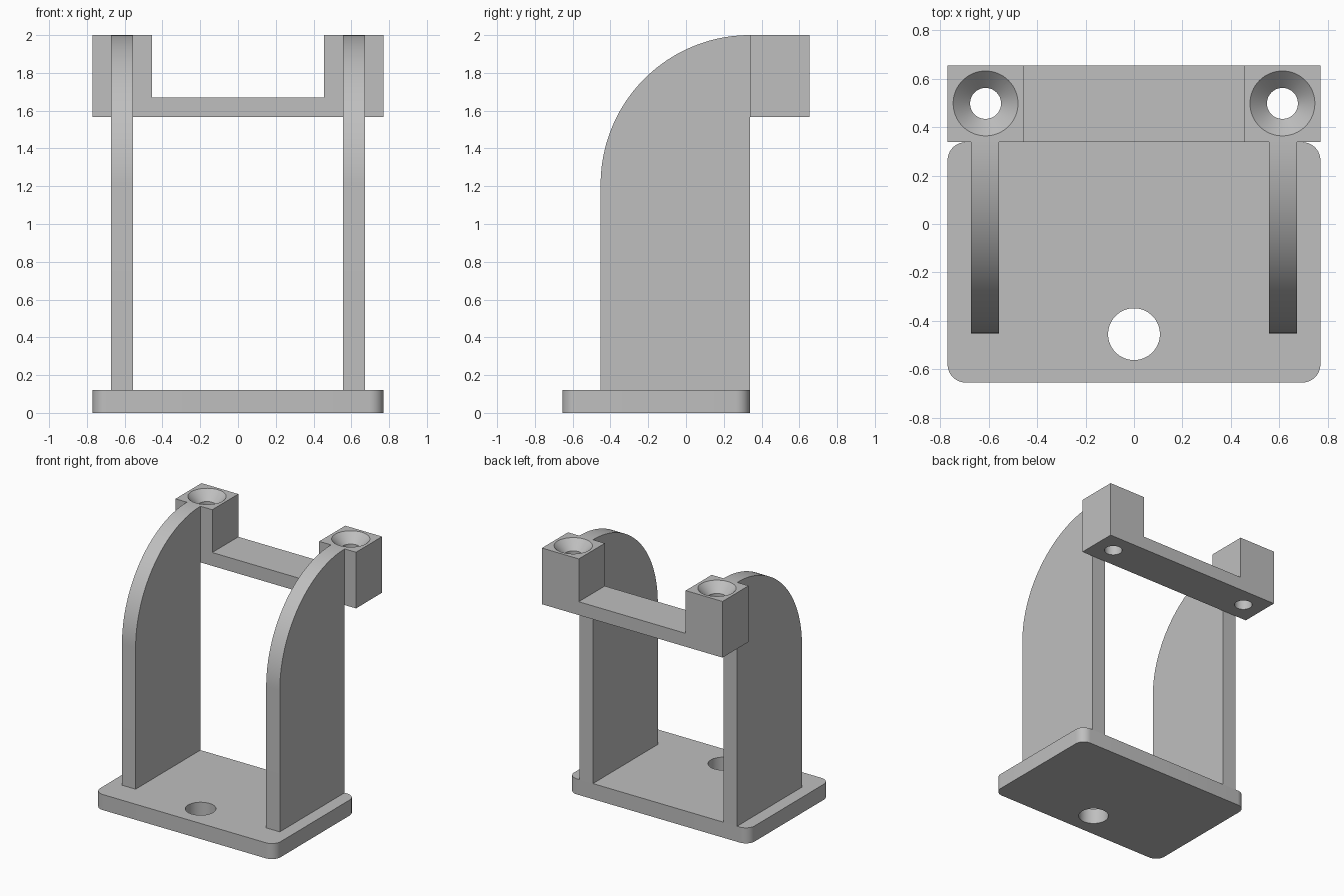
import bpy, bmesh, math
from mathutils import Vector

if "Cube" in bpy.data.objects:
    bpy.data.objects.remove(bpy.data.objects["Cube"])

gray = bpy.data.materials.new("light gray")
gray.diffuse_color = (0.52, 0.52, 0.52, 1)
gray.use_nodes = True
gray.node_tree.nodes["Principled BSDF"].inputs["Base Color"].default_value = gray.diffuse_color


def prism(name, points, depth):
    """Solid from a closed 3D outline swept along the depth vector."""
    bm = bmesh.new()
    face = bm.faces.new([bm.verts.new(p) for p in points])
    swept = bmesh.ops.extrude_face_region(bm, geom=[face])["geom"]
    bmesh.ops.translate(bm, vec=Vector(depth),
                        verts=[v for v in swept if isinstance(v, bmesh.types.BMVert)])
    bmesh.ops.recalc_face_normals(bm, faces=bm.faces)
    mesh = bpy.data.meshes.new(name)
    bm.to_mesh(mesh)
    bm.free()
    mesh.materials.append(gray)
    obj = bpy.data.objects.new(name, mesh)
    bpy.context.collection.objects.link(obj)
    return obj


def arc(cx, cy, r, start, end, steps):
    return [(cx + r * math.cos(a), cy + r * math.sin(a))
            for a in (math.radians(start + (end - start) * i / steps)
                      for i in range(steps + 1))]


def cut_cone(target, x, y, z0, z1, r0, r1):
    """Cut a round hole with radius r0 at z0 and r1 at z1."""
    bpy.ops.mesh.primitive_cone_add(vertices=64, radius1=r0, radius2=r1,
                                    depth=z1 - z0, location=(x, y, (z0 + z1) / 2))
    cutter = bpy.context.object
    cutter.hide_render = True
    cutter.data.materials.append(gray)
    mod = target.modifiers.new("hole", "BOOLEAN")
    mod.operation, mod.solver, mod.object = "DIFFERENCE", "EXACT", cutter
    bpy.context.view_layer.objects.active = target
    bpy.ops.object.modifier_apply(modifier=mod.name)
    bpy.data.objects.remove(cutter)


def shade(obj):
    bpy.ops.object.select_all(action="DESELECT")
    obj.select_set(True)
    bpy.context.view_layer.objects.active = obj
    bpy.ops.object.shade_smooth_by_angle(angle=math.radians(30))


# Base plate with rounded corners and one through hole
W, FRONT, BACK, BASE_H, R = 0.77, -0.655, 0.338, 0.12, 0.075
corners = [(W - R, BACK - R, 0), (-W + R, BACK - R, 90),
           (-W + R, FRONT + R, 180), (W - R, FRONT + R, 270)]
outline = [p for x, y, a in corners for p in arc(x, y, R, a, a + 90, 10)]
base = prism("base_plate", [(x, y, 0) for x, y in outline], (0, 0, BASE_H))
cut_cone(base, 0, -0.455, -0.1, 0.3, 0.107, 0.107)
shade(base)

# Upright side walls with a quarter-round front top
WALL_R = 0.79
profile = [(BACK, BASE_H), (BACK, 2.0)]
profile += arc(BACK, 2.0 - WALL_R, WALL_R, 90, 180, 40)[1:]
profile += [(BACK - WALL_R, BASE_H)]
for side, x in (("left", -0.673), ("right", 0.557)):
    shade(prism(side + "_wall", [(x, y, z) for y, z in profile], (0.116, 0, 0)))

# Rear cross bar with raised end blocks
B, LOW, STEP = 0.456, 1.567, 1.67
u_shape = [(-W, LOW), (W, LOW), (W, 2), (B, 2), (B, STEP),
           (-B, STEP), (-B, 2), (-W, 2)]
bar = prism("cross_bar", [(x, BACK, z) for x, z in u_shape], (0, 0.655 - BACK, 0))

# Countersunk screw holes in the end blocks
for x in (-0.613, 0.613):
    cut_cone(bar, x, 0.498, 1.4, 2.1, 0.064, 0.064)
    cut_cone(bar, x, 0.498, 1.93, 2.01, 0.064, 0.144)
shade(bar)
